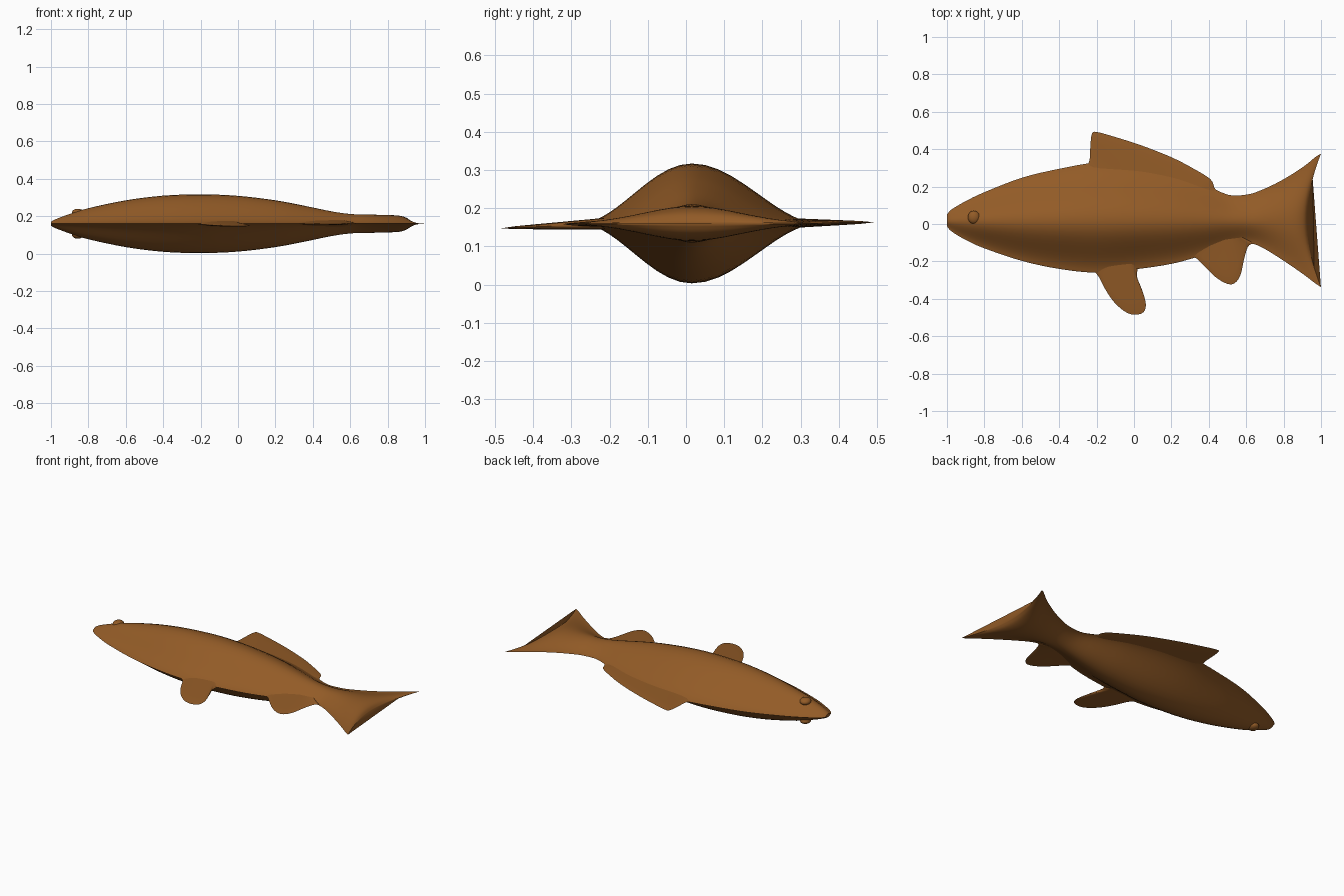
import bpy, bmesh, math
from mathutils import Vector

if "Cube" in bpy.data.objects:
    bpy.data.objects.remove(bpy.data.objects["Cube"])

MID = 0.16  # height of the fish's plane of symmetry

mat = bpy.data.materials.new("brown")
mat.diffuse_color = (0.29, 0.105, 0.02, 1)
mat.use_nodes = True
mat.node_tree.nodes["Principled BSDF"].inputs["Base Color"].default_value = mat.diffuse_color


def spline(pts, n):
    """Catmull-Rom through tuples of any length, n steps per span."""
    out = []
    P = [pts[0]] + list(pts) + [pts[-1]]
    for i in range(1, len(P) - 2):
        for k in range(n):
            t = k / n
            out.append(tuple(
                0.5 * (2 * b + (c - a) * t + (2 * a - 5 * b + 4 * c - d) * t * t
                       + (3 * b - a - 3 * c + d) * t ** 3)
                for a, b, c, d in zip(*P[i - 1:i + 3])))
    return out + [tuple(pts[-1])]


def finish(name, bm, angle):
    bmesh.ops.remove_doubles(bm, verts=bm.verts, dist=1e-5)
    bmesh.ops.recalc_face_normals(bm, faces=bm.faces)
    me = bpy.data.meshes.new(name)
    bm.to_mesh(me)
    bm.free()
    ob = bpy.data.objects.new(name, me)
    bpy.context.collection.objects.link(ob)
    me.materials.append(mat)
    bpy.ops.object.select_all(action='DESELECT')
    ob.select_set(True)
    bpy.context.view_layer.objects.active = ob
    bpy.ops.object.shade_smooth_by_angle(angle=math.radians(angle))
    return ob


def loft(name, rings, angle=50):
    """Skin closed rings and cap both ends."""
    bm = bmesh.new()
    rows = [[bm.verts.new(p) for p in r] for r in rings]
    for a, b in zip(rows, rows[1:]):
        for j in range(len(a)):
            k = (j + 1) % len(a)
            bm.faces.new((a[j], a[k], b[k], b[j]))
    bm.faces.new(rows[0])
    bm.faces.new(rows[-1])
    return finish(name, bm, angle)


# Body and tail: x, back edge, belly edge, half thickness
stations = [
    (-1.0, .050, -.012, .010), (-.975, .078, -.040, .024), (-.9, .122, -.085, .052),
    (-.8, .170, -.130, .083), (-.6, .247, -.197, .125), (-.4, .295, -.240, .150),
    (-.2, .328, -.260, .157), (0, .320, -.243, .149), (.2, .280, -.213, .125),
    (.35, .225, -.172, .097), (.5, .157, -.120, .066), (.6, .157, -.103, .052),
    (.67, .177, -.118, .050), (.78, .228, -.183, .047), (.9, .302, -.265, .043),
    (.97, .358, -.318, .027), (1.0, .376, -.337, .004)]
N, RIDGE = 14, 0.015


def body_ring(x, top, bot, h):
    ring = []
    for i in range(4 * N):
        a = math.pi * i / (2 * N)
        v = math.cos(a)
        side = 1 if i <= 2 * N else -1
        y = RIDGE + v * ((top - RIDGE) if v > 0 else (RIDGE - bot))
        bell = max(0, math.cos(math.pi / 2 * v)) ** 1.75
        z = h * (.92 * bell + .08 * math.sqrt(max(0, 1 - v * v)))
        w = max(0, (x - .65) / .35) ** 2       # forked tail edge
        ring.append((x - .073 * w * (1 - v * v), y, MID + side * z))
    return ring


loft("body", [body_ring(*s) for s in spline(stations, 4)])


def fin(name, outline, base_a, base_b, tilt, thick):
    """Thin plate from a base line inside the body to an outline."""
    edge = spline(outline, 4)
    n = len(edge) - 1
    rings = []
    for i, e in enumerate(edge):
        f = i / n
        base = Vector(base_a).lerp(Vector(base_b), f)
        taper = min(1, 5 * math.sin(math.pi * f)) + .02
        half = []
        for j in range(9):
            s = j / 8
            p = base.lerp(Vector(e), s)
            half.append((p, thick * taper * math.sqrt(max(0, 1 - s)) * (1 - .4 * s)))
        drop = lambda p: MID + tilt * (abs(p.y) - .2)
        rings.append([(p.x, p.y, drop(p) + t) for p, t in half]
                     + [(p.x, p.y, drop(p) - t) for p, t in reversed(half[:-1])])
    return loft(name, rings, 60)


fin("dorsal_fin",
    [(-.25, .315), (-.237, .345), (-.233, .42), (-.225, .482), (-.2, .492), (-.1, .465),
     (.04, .42), (.2, .357), (.32, .295), (.41, .238), (.435, .185), (.48, .155)],
    (-.22, .25), (.42, .12), .01, .016)
fin("pelvic_fin",
    [(-.22, -.25), (-.19, -.28), (-.15, -.355), (-.1, -.425), (-.04, -.473), (.01, -.485),
     (.052, -.47), (.063, -.425), (.042, -.35), (.017, -.285), (.02, -.235)],
    (-.17, -.19), (.0, -.19), -.045, .016)
fin("anal_fin",
    [(.3, -.175), (.335, -.185), (.38, -.23), (.44, -.287), (.5, -.32), (.54, -.315),
     (.57, -.27), (.588, -.19), (.61, -.12), (.64, -.105)],
    (.36, -.1), (.59, -.07), -.02, .016)

# Eyes on both flanks
for side, label in ((1, "upper"), (-1, "lower")):
    bm = bmesh.new()
    bmesh.ops.create_uvsphere(bm, u_segments=32, v_segments=16, radius=1)
    bmesh.ops.scale(bm, vec=(.032, .035, .021), verts=bm.verts)
    bmesh.ops.translate(bm, vec=(-.856, .036, MID + side * .059), verts=bm.verts)
    finish(label + "_eye", bm, 60)
